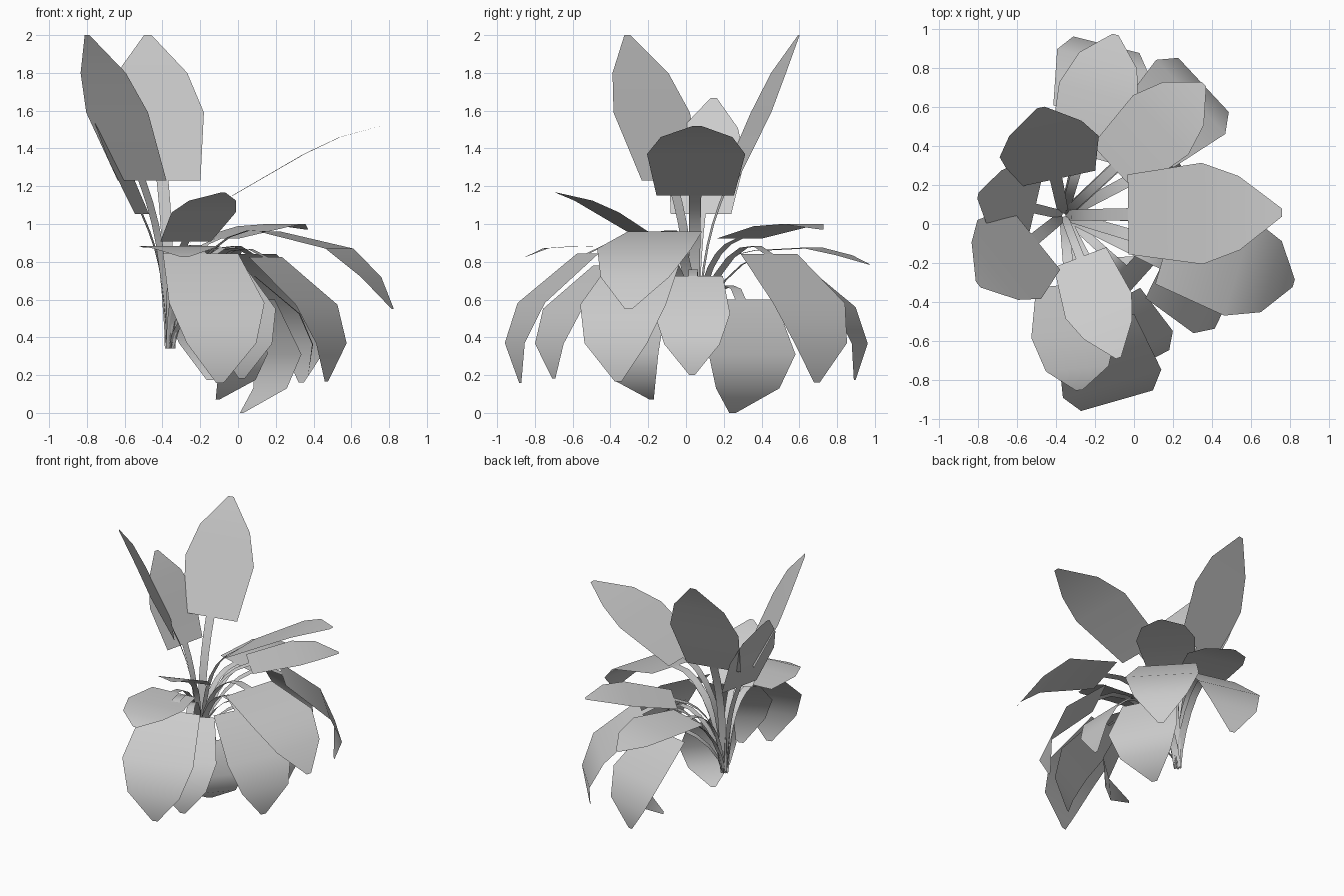
import bpy, bmesh, math
from mathutils import Vector

if "Cube" in bpy.data.objects:
    bpy.data.objects.remove(bpy.data.objects["Cube"])

ROOT = Vector((-0.36, 0.045, 0.34))      # where all the stalks meet
HALF_WIDTHS = (0.205, 0.26, 0.19, 0.02)  # leaf half width, base to tip

# Leaf side profiles: (distance from root, height) at base, middle, shoulder, tip
PROFILES = {
    "upright": ((0.19, 1.23), (0.36, 1.59), (0.455, 1.80), (0.565, 2.00)),
    "raised":  ((0.33, 1.15), (0.71, 1.37), (0.90, 1.46), (1.12, 1.52)),
    "arching": ((0.55, 0.96), (0.935, 0.87), (1.11, 0.72), (1.23, 0.55)),
    "spread":  ((0.44, 1.07), (0.85, 1.15), (1.05, 1.165), (1.23, 1.13)),
    "level":   ((0.40, 0.98), (0.80, 1.00), (1.02, 0.95), (1.19, 0.89)),
    "flat":    ((0.42, 0.97), (0.72, 0.98), (0.93, 0.965), (1.06, 0.91)),
    "droop":   ((0.58, 0.84), (0.89, 0.58), (0.98, 0.37), (0.95, 0.16)),
    "curl":    ((0.52, 0.60), (0.65, 0.31), (0.60, 0.13), (0.43, 0.00)),
}

# (profile, compass angle in degrees, scale about the root)
LEAVES = [
    ("upright", 219, 1.0), ("upright", 102, 1.0), ("upright", 167, 0.8),
    ("raised", 0.7, 1.0), ("raised", -69, 0.7),
    ("arching", -16.5, 1.0),
    ("spread", 43, 0.8),
    ("level", 74, 0.81), ("flat", -85, 0.85),
    ("droop", -74, 1.01), ("droop", 43, 1.0), ("droop", 76, 0.92),
    ("droop", -26, 0.97), ("droop", -1, 0.77), ("droop", -63, 0.88),
    ("curl", 28, 1.0), ("curl", -42, 0.79),
]


def ribbon(name, path, widths, angle, scale):
    """Strip following a side profile, turned to its compass angle."""
    a = math.radians(angle)
    out = Vector((math.cos(a), math.sin(a), 0))
    side = Vector((-math.sin(a), math.cos(a), 0))
    bm = bmesh.new()
    rows = []
    for (r, z), w in zip(path, widths):
        c = ROOT + (out * r + Vector((0, 0, z - 0.34))) * scale
        rows.append([bm.verts.new(c + side * w * scale * s) for s in (-1, 1)])
    for p, q in zip(rows, rows[1:]):
        bm.faces.new((p[0], q[0], q[1], p[1]))
    me = bpy.data.meshes.new(name)
    bm.to_mesh(me)
    bm.free()
    for p in me.polygons:
        p.use_smooth = True
    ob = bpy.data.objects.new(name, me)
    bpy.context.collection.objects.link(ob)


def stalk_path(profile, steps=7):
    """Curve rising from the root and running smoothly into the leaf."""
    end, nxt = Vector(profile[0]), Vector(profile[1])
    start = Vector((0.01, 0.34))
    reach = (end - start).length
    b = start + Vector((0.03, 0.45 * reach))
    c = end - (nxt - end).normalized() * 0.35 * reach
    pts = []
    for i in range(steps + 1):
        t = i / steps
        u = 1 - t
        pts.append(start * u**3 + b * 3 * u * u * t + c * 3 * u * t * t + end * t**3)
    return pts


for i, (kind, angle, scale) in enumerate(LEAVES, 1):
    prof = PROFILES[kind]
    ribbon(f"leaf_{i}", prof, HALF_WIDTHS, angle, scale)
    path = stalk_path(prof)
    widths = [0.026 + 0.006 * k / (len(path) - 1) for k in range(len(path))]
    ribbon(f"stalk_{i}", path, widths, angle, scale)
